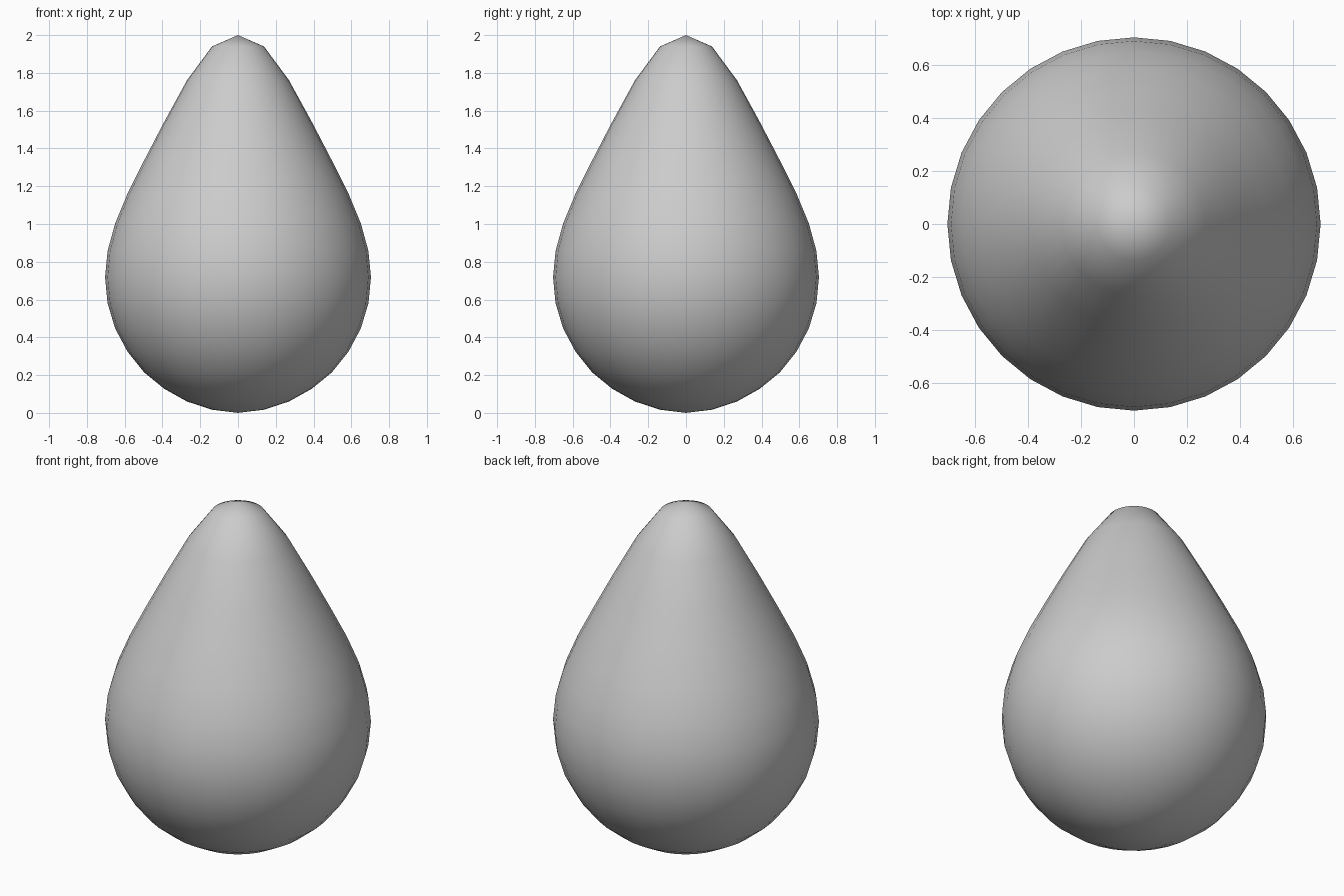
import bpy, bmesh, math

if "Cube" in bpy.data.objects:
    bpy.data.objects.remove(bpy.data.objects["Cube"])

# Heights of the 17 rings, bottom pole to top pole (radii follow a UV sphere)
heights = [0, 0.017, 0.06, 0.128, 0.215, 0.325, 0.447, 0.58, 0.718,
           0.857, 1.003, 1.16, 1.335, 1.54, 1.762, 1.94, 2.0]
RADIUS, RINGS, SEGMENTS = 0.704, 16, 32

# Teardrop body: a sphere whose rings are pulled up to a rounded tip
bm = bmesh.new()
bmesh.ops.create_uvsphere(bm, u_segments=SEGMENTS, v_segments=RINGS, radius=RADIUS)
for v in bm.verts:
    angle = math.acos(max(-1, min(1, -v.co.z / RADIUS)))
    v.co.z = heights[round(angle / math.pi * RINGS)]
for f in bm.faces:
    f.smooth = True

mesh = bpy.data.meshes.new("teardrop_body")
bm.to_mesh(mesh)
bm.free()
body = bpy.data.objects.new("teardrop_body", mesh)
bpy.context.collection.objects.link(body)
